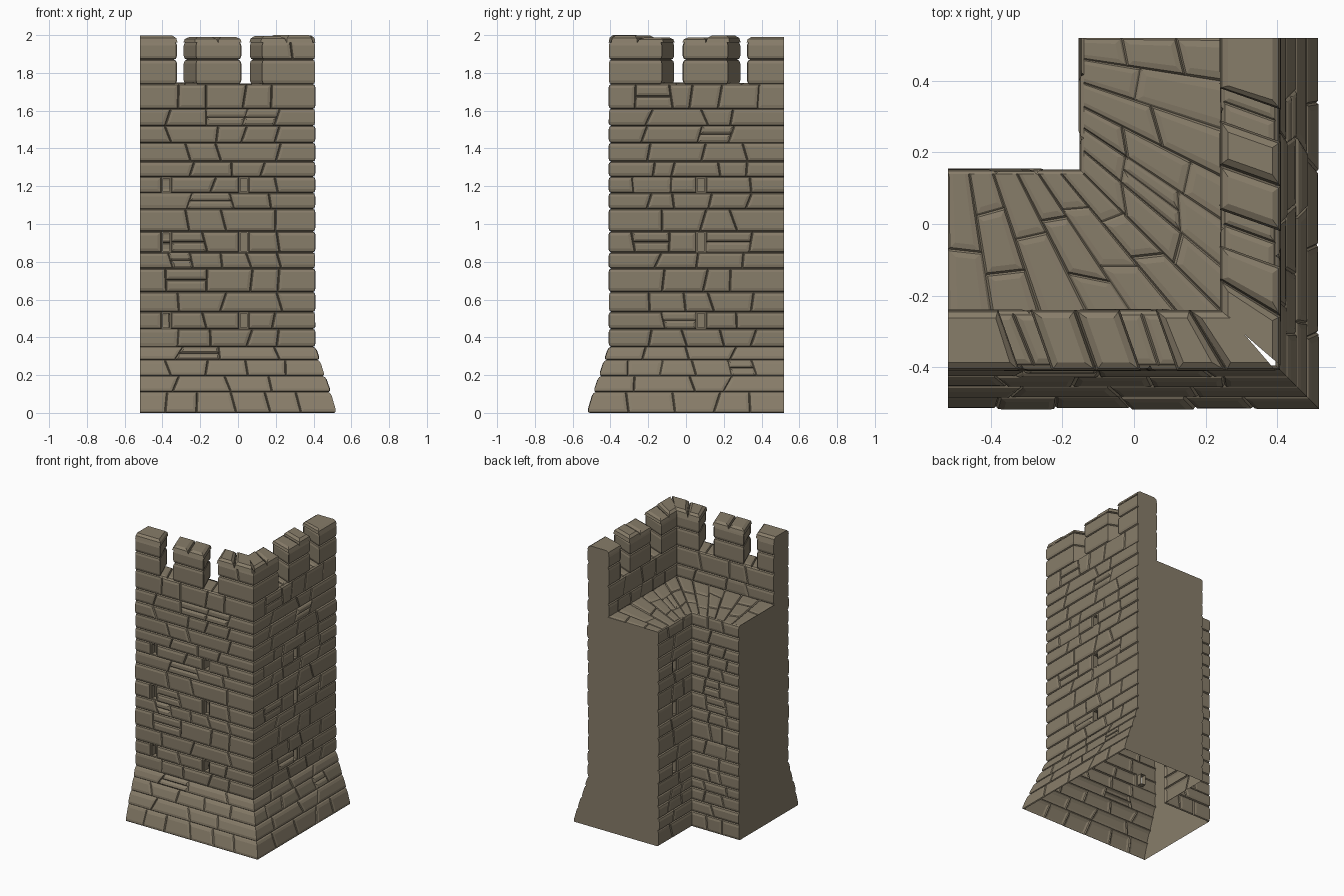
import bpy, bmesh, random
from mathutils import Vector

if "Cube" in bpy.data.objects:
    bpy.data.objects.remove(bpy.data.objects["Cube"])

random.seed(7)
stone = bpy.data.materials.new("weathered stone")
stone.diffuse_color = (0.245, 0.205, 0.143, 1)
stone.use_nodes = True
stone.node_tree.nodes["Principled BSDF"].inputs["Base Color"].default_value = stone.diffuse_color

END = -0.52      # cut end of each wing
PAR = 0.25       # inner side of the parapet
BACK = 0.14      # inner courtyard side
WALK, SILL, TOP = 1.52, 1.74, 1.965
SHEAR = 0.06     # skew of the merlons towards the corner
ROWS = [0, .11, .195, .28, .35, .445, .535, .64, .765, .85, .96, 1.08,
        1.165, 1.25, 1.33, 1.43, 1.52, 1.61, 1.74]
FLARE = [(0, .51), (.11, .478), (.195, .448), (.28, .42), (.35, .396), (3, .396)]


def face(z):
    """Distance of the outer wall from the centre at height z."""
    for (a, fa), (b, fb) in zip(FLARE, FLARE[1:]):
        if z <= b:
            return fa + (fb - fa) * (z - a) / (b - a)


def const(v):
    return v if callable(v) else (lambda z: v)


def finish(bm, name):
    bmesh.ops.remove_doubles(bm, verts=bm.verts, dist=1e-5)
    me = bpy.data.meshes.new(name)
    bm.to_mesh(me)
    bm.free()
    me.materials.append(stone)
    ob = bpy.data.objects.new(name, me)
    bpy.context.collection.objects.link(ob)


def stone_cell(bm, M, L, R, z0, z1, eL, eR, hole=False):
    """One pillowed stone; L and R are (bottom, top) positions of its side joints."""
    size = min(z1 - z0, R[0] - L[0], R[1] - L[1])
    k = 1 if 'out' in (eL, eR) or 'in' in (eL, eR) else random.uniform(.6, 1.25)

    def edge(e, d, h):
        return {'flush': 0, 'out': -h, 'in': h}.get(e, d)

    def ring(d, h):
        d, h = min(d, .3 * size), h * k
        pts = []
        for side, t in ((0, 0), (1, 0), (1, 1), (0, 1)):
            z = z1 - d if t else z0 + d
            f = (z - z0) / (z1 - z0)
            J = R if side else L
            u = J[0] + (J[1] - J[0]) * f
            u += -edge(eR, d, h) if side else edge(eL, d, h)
            pts.append(M(u, z, h))
        return pts

    if hole:      # narrow window: open reveal going inwards
        rings = [ring(0, 0), ring(.008, 0), ring(.008, -.05)]
    else:
        rings = [ring(0, 0), ring(.005, .008), ring(.02, .0125)]
    n = (rings[0][1] - rings[0][0]).cross(rings[0][3] - rings[0][0])
    um, zm = (L[0] + R[0]) / 2, (z0 + z1) / 2
    flip = n.dot(M(um, zm, .01) - M(um, zm, 0)) < 0
    vs = [[bm.verts.new(p) for p in r] for r in rings]
    faces = [] if hole else [vs[-1]]
    for a, b in zip(vs, vs[1:]):
        for i in range(4):
            j = (i + 1) % 4
            faces.append([a[i], a[j], b[j], b[i]])
    for f in faces:
        bm.faces.new(f[::-1] if flip else f)


def sheet(bm, M, rows, start, end, eL='', eR='', wins=(), width=.19):
    """Courses of stones over a surface M(u, z, height)."""
    start, end = const(start), const(end)
    for z0, z1 in zip(rows, rows[1:]):
        zm = (z0 + z1) / 2
        holes = [w for w in wins if any(z0 < z < z1 for z in (.49, .9, 1.2))]
        fixed = [(start(z0), start(z1))]
        for w in holes:
            fixed += [(w - .026, w - .026), (w + .026, w + .026)]
        fixed.append((end(z0), end(z1)))
        joints, is_hole = [fixed[0]], []
        for i, (A, B) in enumerate(zip(fixed, fixed[1:])):
            hole = i % 2 == 1
            span = (A[0] + A[1] - 0) / 2, (B[0] + B[1]) / 2
            n = 1 if hole else max(1, round((span[1] - span[0]) / (width * random.uniform(.8, 1.25))))
            step = (span[1] - span[0]) / n
            for j in range(1, n):
                c = span[0] + step * (j + random.uniform(-.25, .25))
                t = random.uniform(-.1, .1) * step
                joints.append((c - t, c + t))
                is_hole.append(False)
            joints.append(B)
            is_hole.append(hole)
        last = len(is_hole) - 1
        for i, hole in enumerate(is_hole):
            a, b = (eL if i == 0 else ''), (eR if i == last else '')
            P, Q = joints[i], joints[i + 1]
            if not hole and 0 < i < last and random.random() < .07:   # two thin stones
                mid = ((P[0] + P[1]) / 2, (Q[0] + Q[1]) / 2)
                stone_cell(bm, M, (P[0], mid[0]), (Q[0], mid[1]), z0, zm, a, b)
                stone_cell(bm, M, (mid[0], P[1]), (mid[1], Q[1]), zm, z1, a, b)
            else:
                stone_cell(bm, M, P, Q, z0, z1, a, b, hole)


def wing(label, S, outer_wins, inner_wins):
    # outer wall with flared foot
    bm = bmesh.new()
    outer = lambda u, z, h: S(u, -face(max(z, 0)) - h, z)
    sheet(bm, outer, ROWS, END, face, 'flush', 'out', outer_wins)
    finish(bm, label + "_outer_wall")

    # courtyard wall
    bm = bmesh.new()
    sheet(bm, lambda u, z, h: S(u, BACK + h, z), ROWS[:17], END, -BACK, 'flush', 'in',
          inner_wins, .15)
    finish(bm, label + "_courtyard_wall")

    # wall walk, paving fanned into the corner
    bm = bmesh.new()

    def paving(u, v, h):
        length = BACK * -1 - END + u
        return S(END + v / .57 * length, BACK - u, WALK - .008 + h * .8)
    sheet(bm, paving, [0, .09, .19, .29, .38, .475, .57], 0, BACK + PAR, 'flush', 'flush', (), .15)
    finish(bm, label + "_wall_walk")

    # parapet inner face below the crenels
    bm = bmesh.new()
    inner = lambda u, z, h: S(u, -PAR + h * .8, z)
    sheet(bm, inner, [WALK, 1.61, SILL], END, PAR, 'flush', 'in', (), .16)
    finish(bm, label + "_parapet_inner_face")

    # merlons and skewed crenel floors
    bm = bmesh.new()
    caps = bmesh.new()
    out_y = face(2)
    depth = out_y - PAR
    courses = [SILL, 1.87, TOP]
    spans = [(END, -.40), (-.27, -.06), (.08, None)]
    for a, b in spans:
        first, corner = a == END, b is None
        ao = a if first else a + SHEAR
        bi, bo = (PAR, out_y) if corner else (b, b + SHEAR)
        sheet(bm, outer, courses, ao, bo, 'flush' if first else 'out', 'out', (), .2)
        sheet(bm, inner, courses, a, bi, 'flush' if first else 'out',
              'in' if corner else 'out', (), .2)
        for x, sgn, use in ((a, -1, not first), (bi, 1, not corner)):
            if use:
                side = lambda u, z, h, x=x, sgn=sgn: S(
                    x + SHEAR * u / depth + sgn * h, -PAR - u, z)
                sheet(bm, side, courses, 0, depth, 'out', 'out', (), .2)
        # cap stones with a slight overhang and bevelled edges
        o = .02
        l0, l1 = (a, ao) if first else (a - o, ao - o)
        r0, r1 = (bi, bo) if corner else (bi + o, bo + o)
        n = 1 if first else 2

        def cap(u, v, h):
            t = v / depth
            s = u / .2
            return S((l0 + (l1 - l0) * t) * (1 - s) + (r0 + (r1 - r0) * t) * s,
                     -PAR + .01 - v * (1 + .024 / depth), TOP - .005 + h * 2.6)
        for i in range(n):
            stone_cell(caps, cap, (.2 * i / n,) * 2, (.2 * (i + 1) / n,) * 2, 0, depth,
                       'flush' if first else '', 'flush' if corner and i else '')
    for a, b in ((-.40, -.27), (-.06, .08)):
        floor = lambda u, v, h: S(u + SHEAR * v / depth, -PAR - v, SILL - .005 + h)
        sheet(bm, floor, [0, depth], a, b, '', '', (), .07)
    finish(bm, label + "_merlons")
    finish(caps, label + "_merlon_caps")

    # flat cut end of the wing
    bm = bmesh.new()
    prof = [(-f, min(z, TOP)) for z, f in FLARE]
    prof += [(-PAR, TOP), (-PAR, WALK), (BACK, WALK), (BACK, 0)]
    f = bm.faces.new([bm.verts.new(S(END, y, z)) for y, z in prof])
    f.normal_update()
    if f.normal.dot(S(-1, 0, 0)) < 0:
        f.normal_flip()
    finish(bm, label + "_end_panel")


# front wing, then the right wing mirrored across the corner diagonal
wing("front", lambda x, y, z: Vector((x, y, z)), (-.38, .03), ())
wing("right", lambda x, y, z: Vector((-y, -x, z)), (-.08,), (-.33,))
